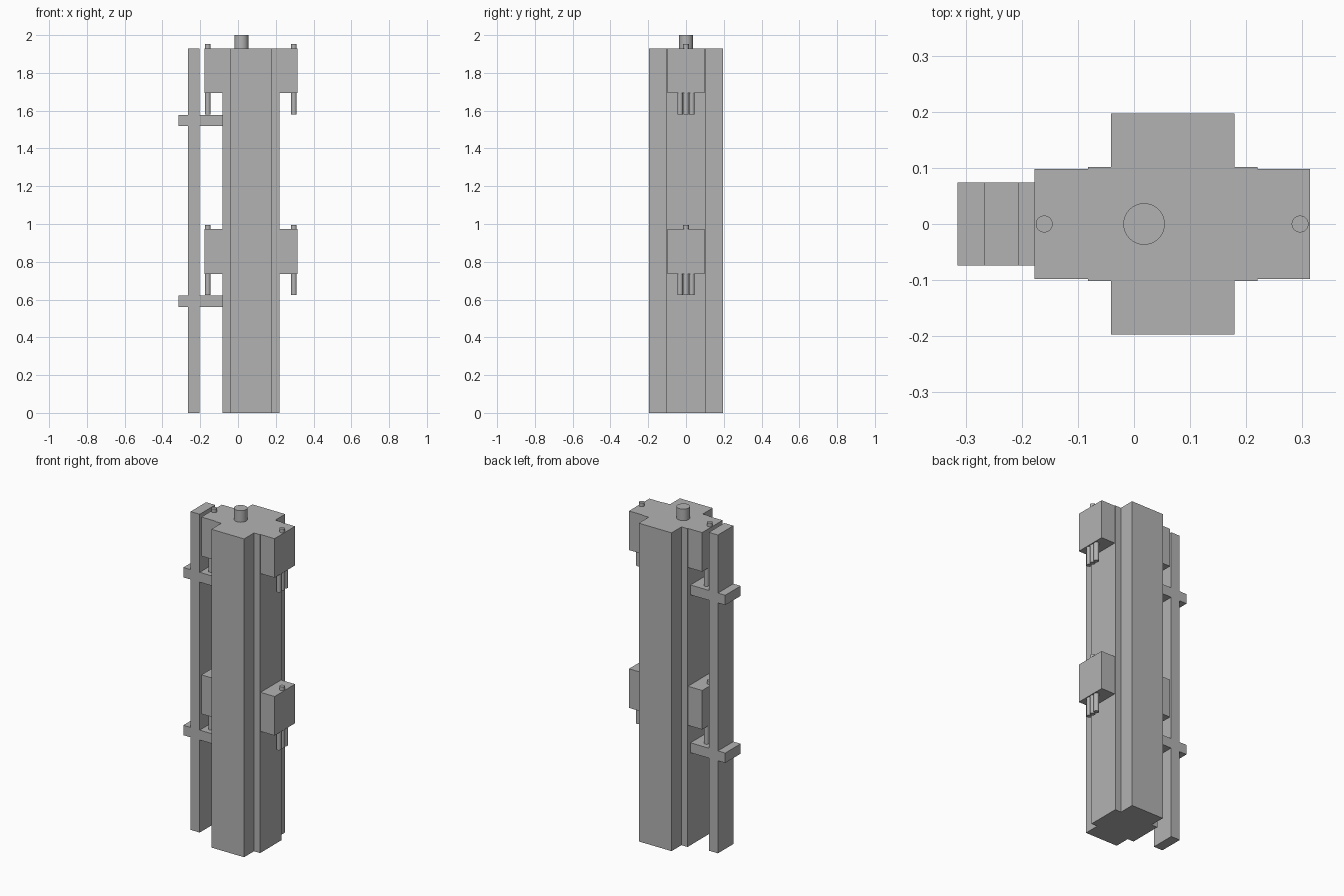
import bpy, bmesh

if "Cube" in bpy.data.objects:
    bpy.data.objects.remove(bpy.data.objects["Cube"])

grey = bpy.data.materials.new("plain grey")
grey.diffuse_color = (0.45, 0.45, 0.45, 1)
grey.use_nodes = True
grey.node_tree.nodes["Principled BSDF"].inputs["Base Color"].default_value = grey.diffuse_color


def finish(bm, name):
    bmesh.ops.recalc_face_normals(bm, faces=bm.faces)
    me = bpy.data.meshes.new(name)
    bm.to_mesh(me)
    bm.free()
    me.materials.append(grey)
    ob = bpy.data.objects.new(name, me)
    bpy.context.collection.objects.link(ob)
    return ob


def prism(name, outline, z0, z1):
    """Extrude a flat outline from z0 up to z1."""
    bm = bmesh.new()
    face = bm.faces.new([bm.verts.new((x, y, z0)) for x, y in outline])
    up = bmesh.ops.extrude_face_region(bm, geom=[face])["geom"]
    bmesh.ops.translate(bm, vec=(0, 0, z1 - z0),
                        verts=[v for v in up if isinstance(v, bmesh.types.BMVert)])
    return finish(bm, name)


def box(name, x0, x1, half_y, z0, z1):
    return prism(name, [(x0, -half_y), (x1, -half_y), (x1, half_y), (x0, half_y)], z0, z1)


def rod(name, x, y, r, z0, z1):
    bpy.ops.mesh.primitive_cylinder_add(vertices=32, radius=r, depth=z1 - z0,
                                        location=(x, y, (z0 + z1) / 2))
    ob = bpy.context.object
    ob.name = name
    ob.data.materials.append(grey)
    bpy.ops.object.shade_smooth_by_angle()


# Main column with a stepped cross section
half = [(-0.082, -0.102), (-0.041, -0.102), (-0.041, -0.197),
        (0.179, -0.197), (0.179, -0.102), (0.22, -0.102)]
prism("column", half + [(x, -y) for x, y in reversed(half)], 0, 1.93)
rod("top_knob", 0.018, 0, 0.037, 1.93, 2.0)

# Side blocks with pins, and brackets holding the rail, on two levels
for level, top in (("lower", 0.973), ("upper", 1.93)):
    for side, x0, x1, px in (("left", -0.177, -0.082, -0.16),
                             ("right", 0.22, 0.314, 0.296)):
        tag = f"{level}_{side}"
        box(f"{tag}_block", x0, x1, 0.098, top - 0.237, top)
        rod(f"{tag}_top_pin", px, 0, 0.015, top, top + 0.022)
        for i, y in enumerate((-0.031, 0, 0.031)):
            rod(f"{tag}_bottom_pin_{i + 1}", px, y, 0.0145, top - 0.35, top - 0.237)
    z = top - 0.412
    box(f"{level}_bracket_inner", -0.205, -0.082, 0.074, z, z + 0.06)
    box(f"{level}_bracket_outer", -0.315, -0.266, 0.074, z, z + 0.06)

# Upright rail beside the column
box("rail", -0.266, -0.205, 0.074, 0, 1.93)
